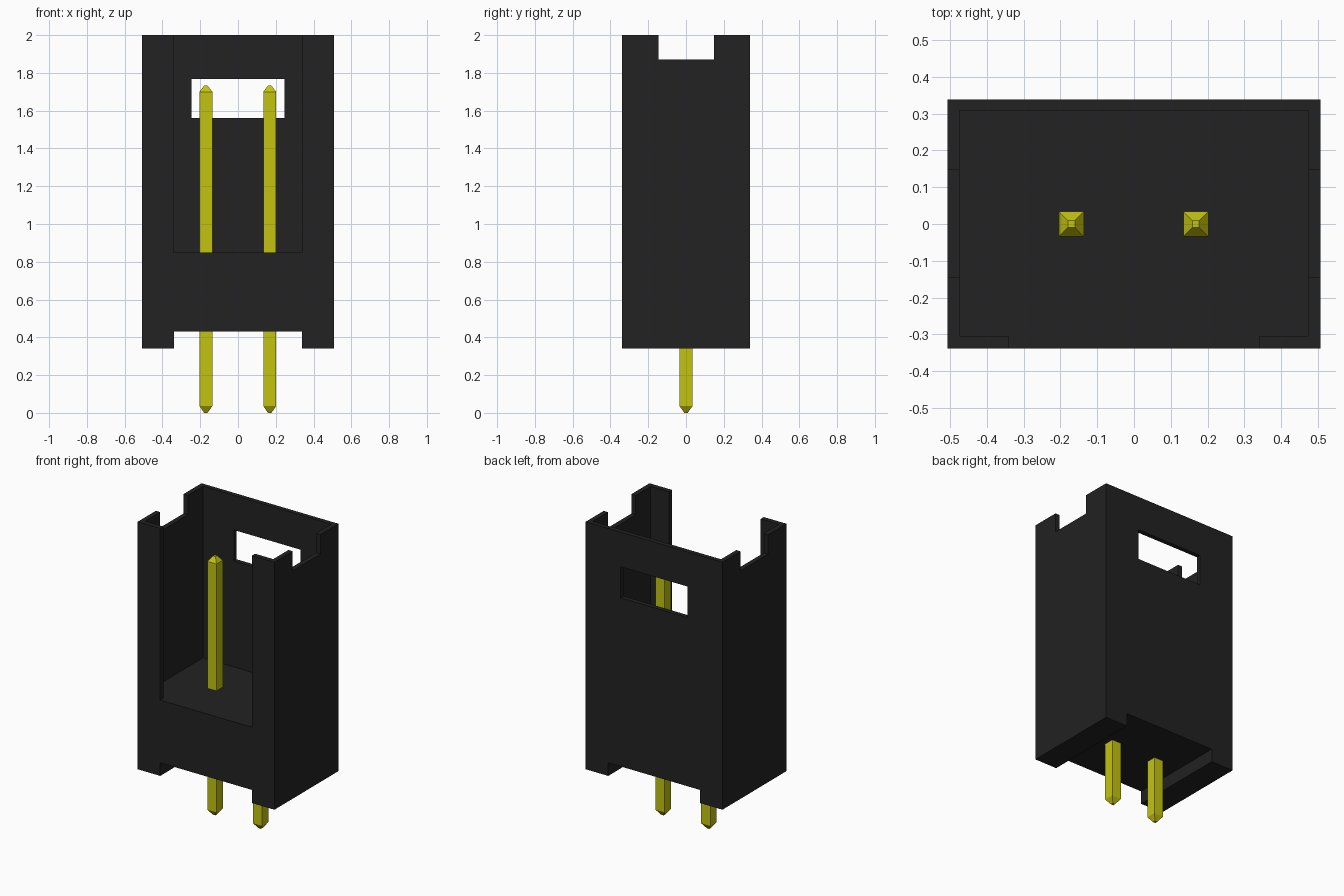
import bpy
import bmesh

if "Cube" in bpy.data.objects:
    bpy.data.objects.remove(bpy.data.objects["Cube"], do_unlink=True)


def material(name, rgb):
    m = bpy.data.materials.new(name)
    m.use_nodes = True
    m.diffuse_color = (*rgb, 1)
    m.node_tree.nodes["Principled BSDF"].inputs["Base Color"].default_value = (*rgb, 1)
    return m


black = material("black plastic", (0.016, 0.016, 0.016))
yellow = material("yellow metal", (0.55, 0.55, 0.005))


def add_object(name, bm, mat=None):
    bmesh.ops.recalc_face_normals(bm, faces=bm.faces)
    mesh = bpy.data.meshes.new(name)
    bm.to_mesh(mesh)
    bm.free()
    if mat:
        mesh.materials.append(mat)
    obj = bpy.data.objects.new(name, mesh)
    bpy.context.collection.objects.link(obj)
    return obj


def prism(name, outline, z0, z1, mat=None):
    """Extrude an xy outline from z0 to z1."""
    bm = bmesh.new()
    face = bm.faces.new([bm.verts.new((x, y, z0)) for x, y in outline])
    top = bmesh.ops.extrude_face_region(bm, geom=[face])["geom"]
    for v in top:
        if isinstance(v, bmesh.types.BMVert):
            v.co.z = z1
    return add_object(name, bm, mat)


def rect(x0, x1, y0, y1):
    return [(x0, y0), (x1, y0), (x1, y1), (x0, y1)]


def cut(target, cutter):
    cutter.hide_render = True
    mod = target.modifiers.new("cut", "BOOLEAN")
    mod.operation = "DIFFERENCE"
    mod.solver = "EXACT"
    mod.object = cutter
    bpy.context.view_layer.objects.active = target
    bpy.ops.object.modifier_apply(modifier=mod.name)
    bpy.data.objects.remove(cutter, do_unlink=True)


# Housing block
housing = prism("housing", rect(-0.507, 0.507, -0.338, 0.338), 0.342, 2.0, black)

# Cavity with its wide front opening
cavity = [(-0.475, -0.305), (-0.34, -0.305), (-0.34, -0.5), (0.34, -0.5),
          (0.34, -0.305), (0.475, -0.305), (0.475, 0.308), (-0.475, 0.308)]
cut(housing, prism("cavity_cutter", cavity, 0.85, 2.2))

# Notches in the tops of the side walls
cut(housing, prism("notch_cutter", rect(-0.7, 0.7, -0.145, 0.147), 1.87, 2.2))

# Window in the back wall
cut(housing, prism("window_cutter", rect(-0.247, 0.247, 0.2, 0.5), 1.56, 1.768))

# Channel under the base, front to back
cut(housing, prism("channel_cutter", rect(-0.34, 0.34, -0.5, 0.5), 0.2, 0.43))


# Square pins with tapered ends
def pin(name, x):
    bm = bmesh.new()
    rings = []
    for z, r in ((0, 0.009), (0.036, 0.034), (1.7, 0.034), (1.733, 0.009)):
        rings.append([bm.verts.new((x + px, py, z)) for px, py in rect(-r, r, -r, r)])
    for a, b in zip(rings, rings[1:]):
        for i in range(4):
            j = (i + 1) % 4
            bm.faces.new((a[i], a[j], b[j], b[i]))
    bm.faces.new(rings[0])
    bm.faces.new(rings[-1])
    return add_object(name, bm, yellow)


pin("right_pin", -0.17)
pin("left_pin", 0.168)
